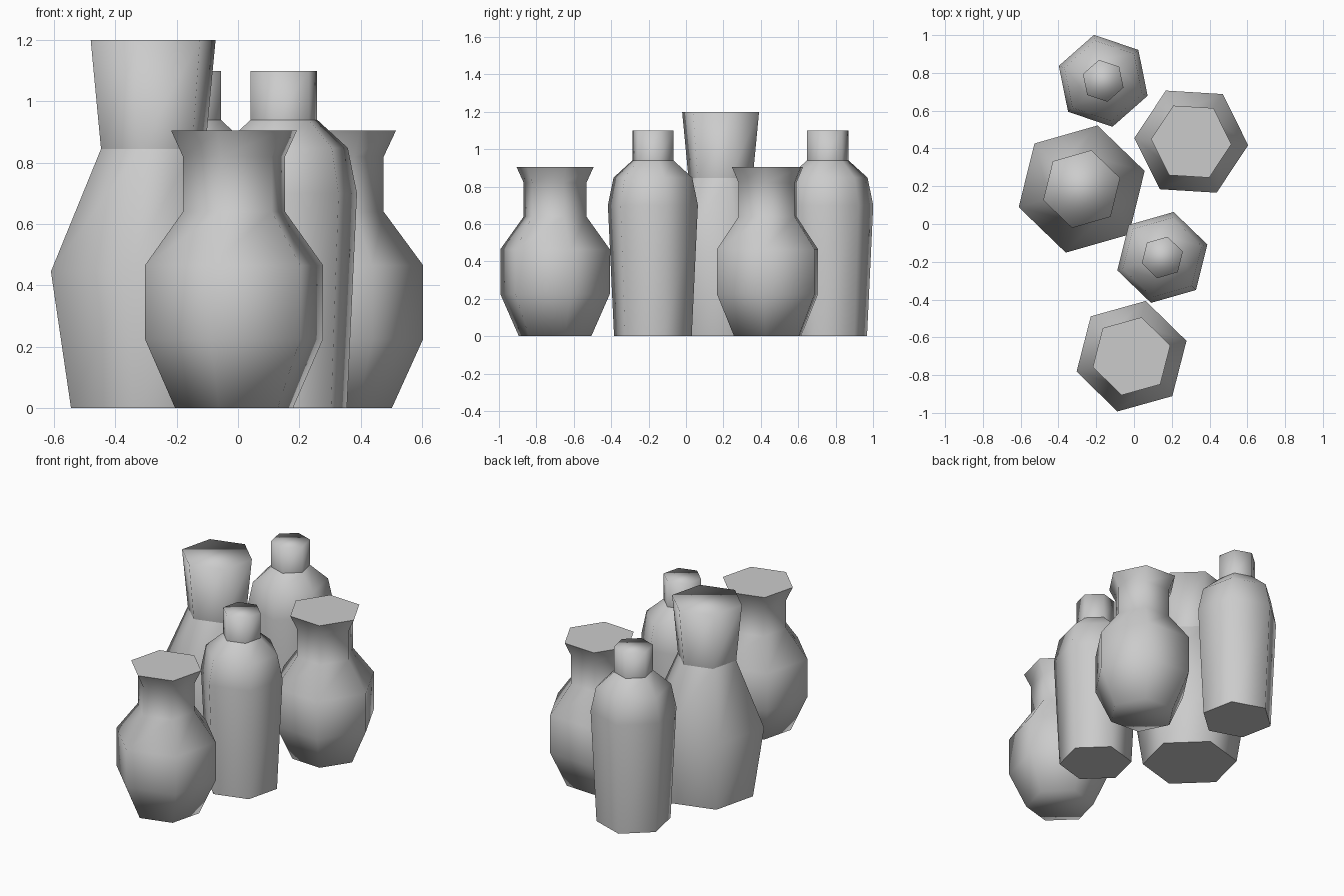
import bpy, bmesh
from math import cos, sin, pi, radians

if "Cube" in bpy.data.objects:
    bpy.data.objects.remove(bpy.data.objects["Cube"])

SIDES = 6

# Profiles: (radius, height) from the base up, plus rings whose edges stay sharp
VASE = ([(0.20, 0), (0.302, 0.225), (0.302, 0.465), (0.173, 0.64),
         (0.173, 0.82), (0.213, 0.905)], {5})
BOTTLE = ([(0.214, 0), (0.248, 0.70), (0.217, 0.848), (0.113, 0.94),
           (0.113, 1.10)], {0, 3})
URN = ([(0.279, 0), (0.347, 0.445), (0.177, 0.845), (0.212, 1.20)], {0, 2})


def turned_pot(name, shape, x, y, angle):
    """Six-sided closed pot spun from a profile."""
    profile, sharp = shape
    bm = bmesh.new()
    rings = []
    for r, z in profile:
        rings.append([bm.verts.new((r * cos(2 * pi * i / SIDES),
                                    r * sin(2 * pi * i / SIDES), z))
                      for i in range(SIDES)])
    for a, b in zip(rings, rings[1:]):
        for i in range(SIDES):
            j = (i + 1) % SIDES
            bm.faces.new((a[i], a[j], b[j], b[i]))
    bm.faces.new(rings[0][::-1])
    bm.faces.new(rings[-1])
    for f in bm.faces:
        f.smooth = True
    for k in sharp:
        for i in range(SIDES):
            bm.edges.get((rings[k][i], rings[k][(i + 1) % SIDES])).smooth = False
    mesh = bpy.data.meshes.new(name)
    bm.to_mesh(mesh)
    bm.free()
    obj = bpy.data.objects.new(name, mesh)
    obj.location = (x, y, 0)
    obj.rotation_euler.z = radians(angle)
    bpy.context.collection.objects.link(obj)


# The group of pots
turned_pot("front_vase", VASE, -0.013, -0.70, 15.6)
turned_pot("right_vase", VASE, 0.303, 0.436, -3.5)
turned_pot("front_bottle", BOTTLE, 0.150, -0.177, 16)
turned_pot("back_bottle", BOTTLE, -0.163, 0.758, -18.6)
turned_pot("tall_urn", URN, -0.277, 0.185, 16)
